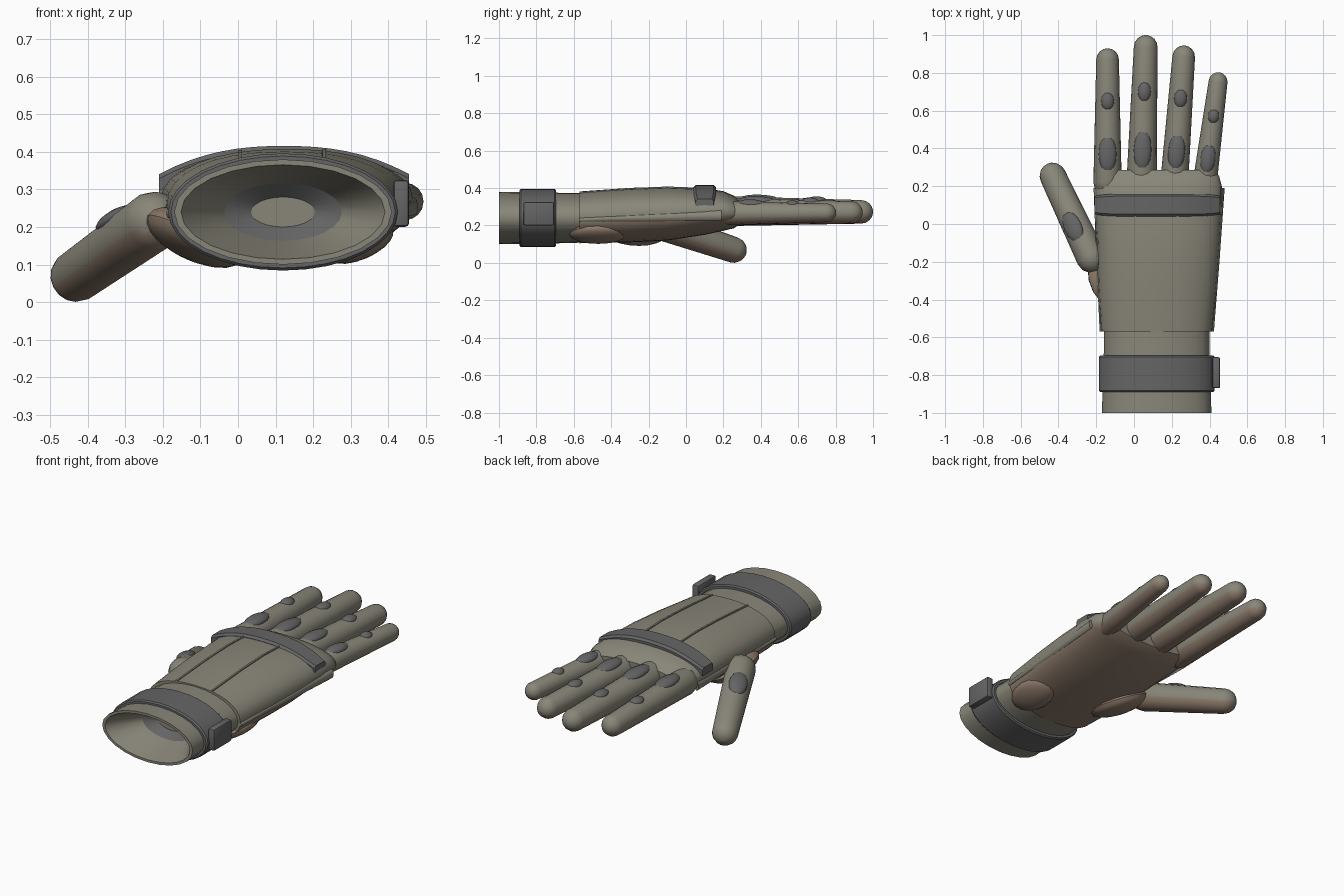
import bpy, bmesh
from math import sin, cos, pi, radians
from mathutils import Vector, Matrix

if "Cube" in bpy.data.objects:
    bpy.data.objects.remove(bpy.data.objects["Cube"])


def material(name, rgb):
    m = bpy.data.materials.new(name)
    m.diffuse_color = (*rgb, 1)
    m.use_nodes = True
    m.node_tree.nodes["Principled BSDF"].inputs["Base Color"].default_value = m.diffuse_color
    return m


FABRIC = material("fabric", (0.25, 0.24, 0.19))
LEATHER = material("leather", (0.27, 0.20, 0.15))
RUBBER = material("rubber", (0.13, 0.13, 0.13))


def finish(name, bm, mats, angle=40, palm_from=None):
    """Make the object; downward faces beyond palm_from take the second material."""
    bmesh.ops.recalc_face_normals(bm, faces=bm.faces)
    if palm_from is not None:
        for f in bm.faces:
            if f.normal.z < -0.35 and f.calc_center_median().y > palm_from:
                f.material_index = 1
    me = bpy.data.meshes.new(name)
    bm.to_mesh(me)
    bm.free()
    ob = bpy.data.objects.new(name, me)
    bpy.context.collection.objects.link(ob)
    for m in mats:
        me.materials.append(m)
    bpy.ops.object.select_all(action='DESELECT')
    ob.select_set(True)
    bpy.context.view_layer.objects.active = ob
    bpy.ops.object.shade_smooth_by_angle(angle=radians(angle))
    return ob


def skin(rings, start_cap=True, end_cap=True):
    """Bridge equal-length point rings into a tube."""
    bm = bmesh.new()
    vs = [[bm.verts.new(p) for p in r] for r in rings]
    n = len(vs[0])
    for a, b in zip(vs, vs[1:]):
        for i in range(n):
            j = (i + 1) % n
            bm.faces.new((a[i], a[j], b[j], b[i]))
    if start_cap:
        bm.faces.new(vs[0])
    if end_cap:
        bm.faces.new(vs[-1])
    return bm


def section(y, cx, rx, top, bot, power=2.0, n=24):
    """Superellipse ring across the arm."""
    def s(v):
        return (1 if v > 0 else -1) * abs(v) ** (2 / power)
    cz, rz = (top + bot) / 2, (top - bot) / 2
    return [(cx + rx * s(cos(2 * pi * i / n)), y, cz + rz * s(sin(2 * pi * i / n)))
            for i in range(n)]


def capsule(name, p0, p1, r0, r1, n=16):
    """Tapered round-ended finger between two sphere centres."""
    p0, p1 = Vector(p0), Vector(p1)
    q = (p1 - p0).to_track_quat('Z', 'Y')
    length = (p1 - p0).length
    prof = [(-r0 * cos(a), r0 * sin(a)) for a in (0.15, 0.6, 1.1, pi / 2)]
    prof += [(length * t, r0 + (r1 - r0) * t) for t in (0.33, 0.67)]
    prof += [(length + r1 * sin(a), r1 * cos(a)) for a in (0, 0.4, 0.8, 1.15, 1.42)]
    prof.append((length + r1, r1 * 0.04))
    rings = [[p0 + q @ Vector((r * cos(2 * pi * i / n), r * sin(2 * pi * i / n), h))
              for i in range(n)] for h, r in prof]
    return finish(name, skin(rings), [FABRIC, LEATHER], palm_from=-1)


def pad(name, loc, size, mat, rot=None):
    """Ellipsoid pad."""
    bm = bmesh.new()
    bmesh.ops.create_uvsphere(bm, u_segments=16, v_segments=10, radius=1)
    m = Matrix.Translation(loc) @ (rot or Matrix()) @ Matrix.Diagonal((*size, 1))
    bmesh.ops.transform(bm, matrix=m, verts=bm.verts)
    return finish(name, bm, [mat])


# Hand body
HAND = [(-0.57, 0.12, 0.293, 0.382, 0.105), (-0.43, 0.122, 0.305, 0.392, 0.107),
        (-0.3, 0.125, 0.315, 0.401, 0.11), (-0.1, 0.13, 0.325, 0.408, 0.12),
        (0.1, 0.13, 0.335, 0.40, 0.15), (0.2, 0.13, 0.335, 0.383, 0.172),
        (0.255, 0.13, 0.32, 0.36, 0.185), (0.285, 0.13, 0.29, 0.335, 0.205)]
finish("hand_body", skin([section(*s, power=2.25, n=32) for s in HAND]),
       [FABRIC, LEATHER], palm_from=-0.6)

# Open cuff with a tapering inner lining
cuff = [(-0.5, 0.12, 0.28, 0.375, 0.11), (-0.68, 0.12, 0.28, 0.375, 0.105),
        (-1.0, 0.12, 0.29, 0.38, 0.10), (-1.0, 0.12, 0.272, 0.366, 0.114),
        (-0.82, 0.12, 0.157, 0.317, 0.163)]
finish("cuff", skin([section(*s) for s in cuff], True, False), [FABRIC], 35)
liner = [(-0.82, 0.12, 0.157, 0.317, 0.163), (-0.78, 0.12, 0.085, 0.28, 0.20)]
finish("cuff_liner", skin([section(*s) for s in liner], False, False), [RUBBER])
finish("cuff_liner_end", skin([section(-0.78, 0.12, 0.086, 0.281, 0.199),
                              section(-0.775, 0.12, 0.086, 0.281, 0.199)]), [FABRIC])

# Wrist strap and its buckle
strap = [(y, 0.12, 0.285 + d, 0.375 + d, 0.105 - d)
         for y, d in ((-0.89, 0), (-0.89, 0.014), (-0.882, 0.021),
                      (-0.703, 0.021), (-0.695, 0.014), (-0.695, 0))]
finish("wrist_strap", skin([section(*s, n=32) for s in strap], False, False), [RUBBER], 30)
bm = bmesh.new()
bmesh.ops.create_cube(bm, size=1, matrix=Matrix.Translation((0.435, -0.787, 0.263))
                      @ Matrix.Diagonal((0.042, 0.165, 0.125, 1)))
bmesh.ops.bevel(bm, geom=bm.edges[:], offset=0.01, segments=2, affect='EDGES', profile=0.5)
finish("strap_buckle", bm, [RUBBER], 30)

# Fingers with knuckle pads: base, tip, radii, then pads as (y, half width, half length)
FINGERS = {
    "index": ((-0.14, 0.22, 0.272), (-0.14, 0.87, 0.27), 0.075, 0.06,
              ((0.37, 0.047, 0.1), (0.65, 0.035, 0.05))),
    "middle": ((0.04, 0.22, 0.277), (0.062, 0.937, 0.273), 0.08, 0.063,
               ((0.39, 0.047, 0.11), (0.70, 0.035, 0.056))),
    "ring": ((0.213, 0.22, 0.274), (0.263, 0.885, 0.27), 0.074, 0.06,
             ((0.38, 0.045, 0.1), (0.665, 0.035, 0.052))),
    "little": ((0.375, 0.22, 0.266), (0.445, 0.753, 0.268), 0.064, 0.05,
               ((0.345, 0.04, 0.082), (0.57, 0.031, 0.04)))}
for name, (a, b, ra, rb, pads) in FINGERS.items():
    capsule(name + "_finger", a, b, ra, rb)
    a, b = Vector(a), Vector(b)
    for k, (y, w, l) in enumerate(pads):
        t = (y - a.y) / (b.y - a.y)
        p = a.lerp(b, t) + Vector((0, 0, ra + (rb - ra) * t - 0.013))
        turn = Matrix.Rotation(-(b.x - a.x) / (b.y - a.y), 4, 'Z') @ Matrix.Rotation(-0.02, 4, 'X')
        pad(f"{name}_knuckle_pad_{k + 1}", p, (w, l, 0.026), RUBBER, turn)

# Thumb and its pad, laid on the outer upper side
t0, t1 = Vector((-0.225, -0.18, 0.215)), Vector((-0.43, 0.255, 0.07))
capsule("thumb", t0, t1, 0.08, 0.07)
axis = (t1 - t0).normalized()
up = Vector((-0.35, 0, 1))
up = (up - axis * up.dot(axis)).normalized()
frame = Matrix((axis.cross(up), axis, up)).transposed().to_4x4()
pad("thumb_knuckle_pad", t0.lerp(t1, 0.36) + up * 0.064, (0.05, 0.09, 0.025), RUBBER, frame)

# Leather heel pads under the palm
pad("outer_heel_pad", (0.325, -0.47, 0.155), (0.095, 0.155, 0.042), LEATHER,
    Matrix.Rotation(-0.4, 4, 'Y'))
pad("thumb_heel_pad", (-0.115, -0.27, 0.172), (0.14, 0.18, 0.06), LEATHER,
    Matrix.Rotation(0.22, 4, 'Z') @ Matrix.Rotation(0.45, 4, 'Y'))

# Curved guard bar across the knuckles
rings = []
for i in range(17):
    u = -1 + i / 8
    x, z = 0.123 + 0.333 * u, 0.416 - 0.075 * abs(u) ** 2.4
    w = 0.06 - 0.012 * abs(u) ** 6
    rings.append([(x, 0.1 + s * w * k, z - d) for s, k, d in
                  ((-1, 1, 0.045), (-1, 1, 0.012), (-1, 0.8, 0), (1, 0.8, 0),
                   (1, 1, 0.012), (1, 1, 0.045))])
finish("knuckle_guard", skin(rings), [RUBBER], 35)

# Raised seams along the back of the hand
for k, x in enumerate((0.005, 0.23)):
    rings = []
    for y, cx, rx, top, bot in HAND[:5]:
        h = (top - bot) / 2
        z = (top + bot) / 2 + h * (1 - abs((x - cx) / rx) ** 2.25) ** (1 / 2.25)
        rings.append([(x + dx, y, z + dz) for dx, dz in
                      ((-0.007, -0.015), (-0.005, 0.005), (0.005, 0.005), (0.007, -0.015))])
    finish(f"back_seam_{k + 1}", skin(rings), [FABRIC], 30)

# Side gussets where back and palm meet
for side, x0, x1 in (("outer", 0.413, 0.468), ("inner", -0.172, -0.202)):
    rings = [section(-0.57, x0, 0.01, 0.24, 0.22, n=8),
             section(-0.2, (x0 + x1) / 2, 0.012, 0.262, 0.222, n=8),
             section(0.19, x1, 0.012, 0.28, 0.225, n=8)]
    finish(side + "_side_gusset", skin(rings), [FABRIC], 50)
